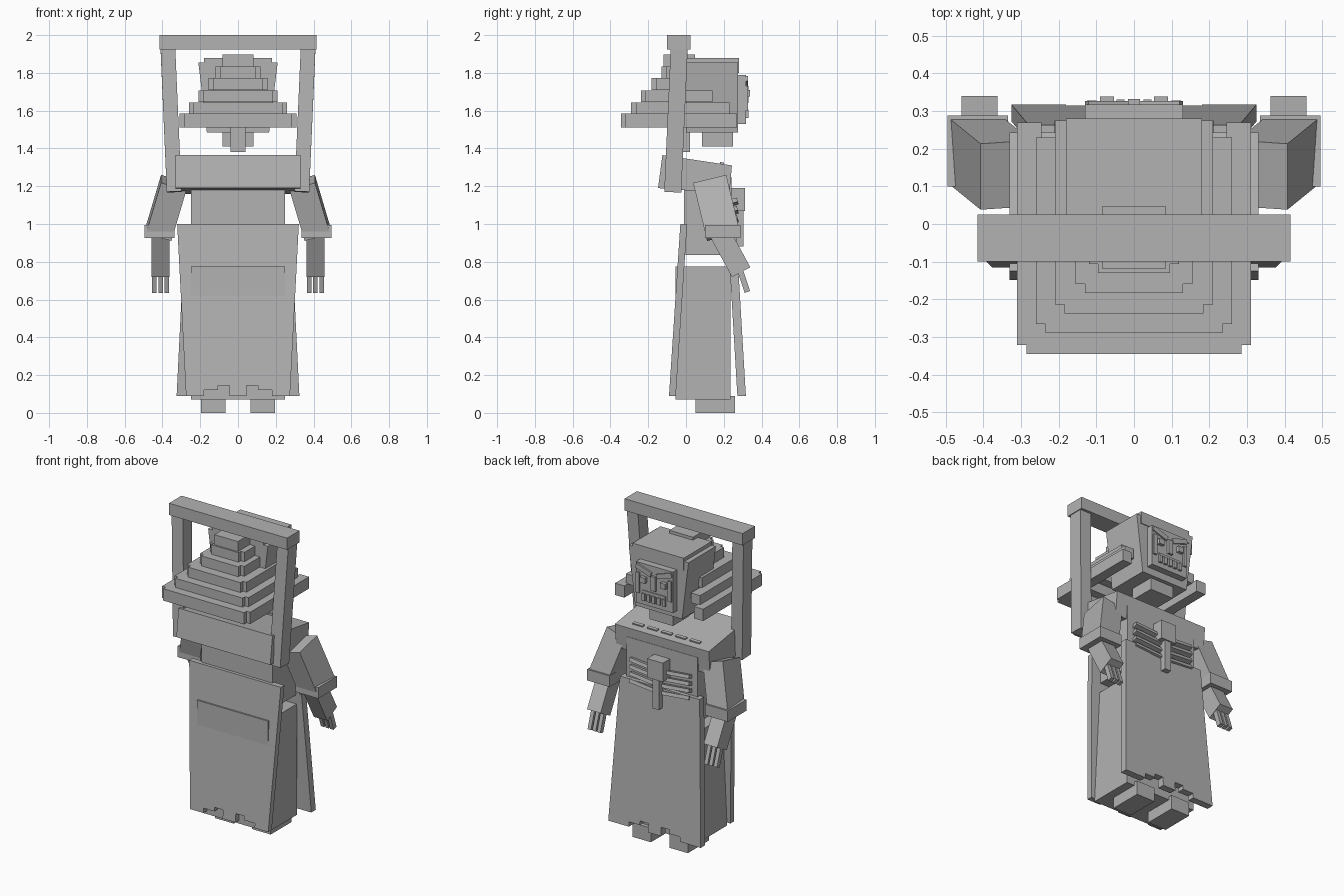
import bpy, bmesh
from mathutils import Vector, Matrix

cube = bpy.data.objects.get("Cube")
if cube:
    bpy.data.objects.remove(cube, do_unlink=True)

stone = bpy.data.materials.new("plain grey")
stone.use_nodes = True
GREY = (0.45, 0.45, 0.45, 1)
stone.diffuse_color = GREY
stone.node_tree.nodes["Principled BSDF"].inputs["Base Color"].default_value = GREY


def finish(name, bm):
    bmesh.ops.recalc_face_normals(bm, faces=bm.faces)
    mesh = bpy.data.meshes.new(name)
    bm.to_mesh(mesh)
    bm.free()
    mesh.materials.append(stone)
    obj = bpy.data.objects.new(name, mesh)
    bpy.context.collection.objects.link(obj)
    return obj


def box(name, x, y, z, flare=0):
    """Box from three (min, max) ranges; flare widens the top along x."""
    bm = bmesh.new()
    bmesh.ops.create_cube(bm, size=1)
    for v in bm.verts:
        grow = v.co.x * 2 * flare if v.co.z > 0 else 0
        v.co = [a + (b - a) * (c + 0.5) for (a, b), c in zip((x, y, z), v.co)]
        v.co.x += grow
    return finish(name, bm)


def beam(name, start, end, width, depth):
    """Rectangular bar turned to run between two points."""
    start, end = Vector(start), Vector(end)
    axis = (end - start).normalized()
    side = axis.cross(Vector((1, 0, 0))).normalized()
    rot = Matrix((side.cross(axis), side, axis)).transposed().to_4x4()
    bm = bmesh.new()
    bmesh.ops.create_cube(bm, size=1)
    bm.transform(Matrix.Translation((start + end) / 2) @ rot
                 @ Matrix.Diagonal((width, depth, (end - start).length, 1)))
    return finish(name, bm)


def extrude(name, points, offset):
    """Flat outline pushed along an offset."""
    bm = bmesh.new()
    face = bm.faces.new([bm.verts.new(p) for p in points])
    new = bmesh.ops.extrude_face_region(bm, geom=[face], use_keep_orig=True)
    bmesh.ops.translate(bm, vec=offset,
                        verts=[g for g in new["geom"] if isinstance(g, bmesh.types.BMVert)])
    return finish(name, bm)


def robe_panel(name, bottom, top, y_bottom, y_top, z_top, thick):
    """Leaning cloth sheet with a ragged hem."""
    low = 0.09
    hem = [(0.18, low), (0.18, 0.12), (0.105, 0.12), (0.105, 0.145), (0.045, 0.145), (0.045, low)]
    right = [(top, z_top), (bottom, low)] + hem
    outline = right + [(-x, z) for x, z in reversed(right)]
    lean = (y_top - y_bottom) / (z_top - low)
    extrude(name, [(x, y_bottom + (z - low) * lean, z) for x, z in outline], (0, thick, 0))


# Carrying frame
box("frame_crossbar", (-0.415, 0.415), (-0.1, 0.025), (1.925, 2.0))
for s, label in ((-1, "right"), (1, "left")):
    beam(label + "_frame_post", (s * 0.338, -0.07, 1.17), (s * 0.372, -0.035, 1.95), 0.078, 0.09)

# Body, shoulders and feet
box("lower_body", (-0.25, 0.25), (-0.055, 0.235), (0.07, 0.775))
box("torso", (-0.25, 0.25), (-0.01, 0.24), (0.835, 1.25))
extrude("shoulder_block", [(-0.33, -0.125, 1.365), (-0.33, 0.243, 1.31),
                           (-0.33, 0.23, 1.16), (-0.33, -0.148, 1.19)], (0.66, 0, 0))
for i in range(5):
    x = -0.2 + i * 0.1
    beam("shoulder_stitch", (x, 0.18, 1.322), (x, 0.2, 1.319), 0.07, 0.012)
robe_panel("back_robe", 0.275, 0.322, -0.09, -0.03, 1.0, 0.036)
robe_panel("front_robe", 0.325, 0.28, 0.272, 0.218, 1.0, 0.045)

# Belt wraps, buckle and hanging strap
for i in range(4):
    z = 0.98 + i * 0.045
    for s in (-1, 1):
        beam("belt_wrap", (0, 0.255, z - 0.01), (s * 0.21, 0.25, z + 0.008), 0.022, 0.045)
box("buckle", (-0.055, 0.055), (0.24, 0.312), (1.07, 1.19))
box("buckle_strap", (-0.022, 0.022), (0.26, 0.305), (0.88, 1.08))

# Arms, hands and feet
for s, label in ((-1, "right"), (1, "left")):
    box(label + "_foot", sorted((s * 0.065, s * 0.195)), (0.05, 0.26), (0, 0.09))
    beam(label + "_upper_arm", (s * 0.34, 0.13, 1.22), (s * 0.42, 0.195, 0.95), 0.14, 0.18)
    box(label + "_cuff", sorted((s * 0.335, s * 0.495)), (0.1, 0.288), (0.925, 0.995))
    beam(label + "_forearm", (s * 0.41, 0.17, 0.97), (s * 0.41, 0.292, 0.745), 0.095, 0.11)
    for i in (-1, 0, 1):
        x = s * 0.41 + i * 0.033
        beam(label + "_finger", (x, 0.285, 0.76), (x, 0.325, 0.64), 0.024, 0.03)

# Head, neck and crown
box("neck", (-0.083, 0.083), (0.085, 0.25), (1.41, 1.5))
box("head", (-0.165, 0.165), (0, 0.275), (1.485, 1.855), flare=0.045)
box("head_lid", (-0.18, 0.18), (0, 0.28), (1.8, 1.878))
box("hair_knot", (-0.083, 0.083), (-0.12, 0.048), (1.77, 1.897))
box("hair_tail", (-0.04, 0.04), (-0.03, 0.02), (1.38, 1.55))

# Stepped hair tiers, each a back bar with two side bars
tiers = [(0.31, -0.345, 0.27, 1.51), (0.26, -0.29, 0.23, 1.58), (0.21, -0.238, 0.14, 1.645),
         (0.155, -0.183, 0.05, 1.71), (0.12, -0.13, 0.03, 1.77)]
for i, (w, back, front, z) in enumerate(tiers):
    top = z + (0.075 if i == 0 else 0.063)
    box("hair_tier_back", (0.025 - w, w - 0.025), (back, back + 0.09), (z, top))
    for s in (-1, 1):
        box("hair_tier_side", sorted((s * w, s * (w - 0.065))), (back + 0.024, front), (z, top))

# Face
box("face_plate", (-0.13, 0.13), (0.26, 0.317), (1.53, 1.79))
box("nose", (-0.016, 0.016), (0.3, 0.332), (1.64, 1.73))
box("mouth_bar", (-0.08, 0.08), (0.3, 0.323), (1.605, 1.622))
for i in range(5):
    x = -0.072 + i * 0.036
    box("tooth", (x - 0.011, x + 0.011), (0.3, 0.33), (1.56, 1.605))
for s in (-1, 1):
    beam("brow", (s * 0.02, 0.31, 1.735), (s * 0.125, 0.31, 1.77), 0.03, 0.034)
    box("eye", sorted((s * 0.053, s * 0.09)), (0.3, 0.338), (1.675, 1.71))
    box("cheek", sorted((s * 0.1, s * 0.125)), (0.3, 0.328), (1.6, 1.73))
